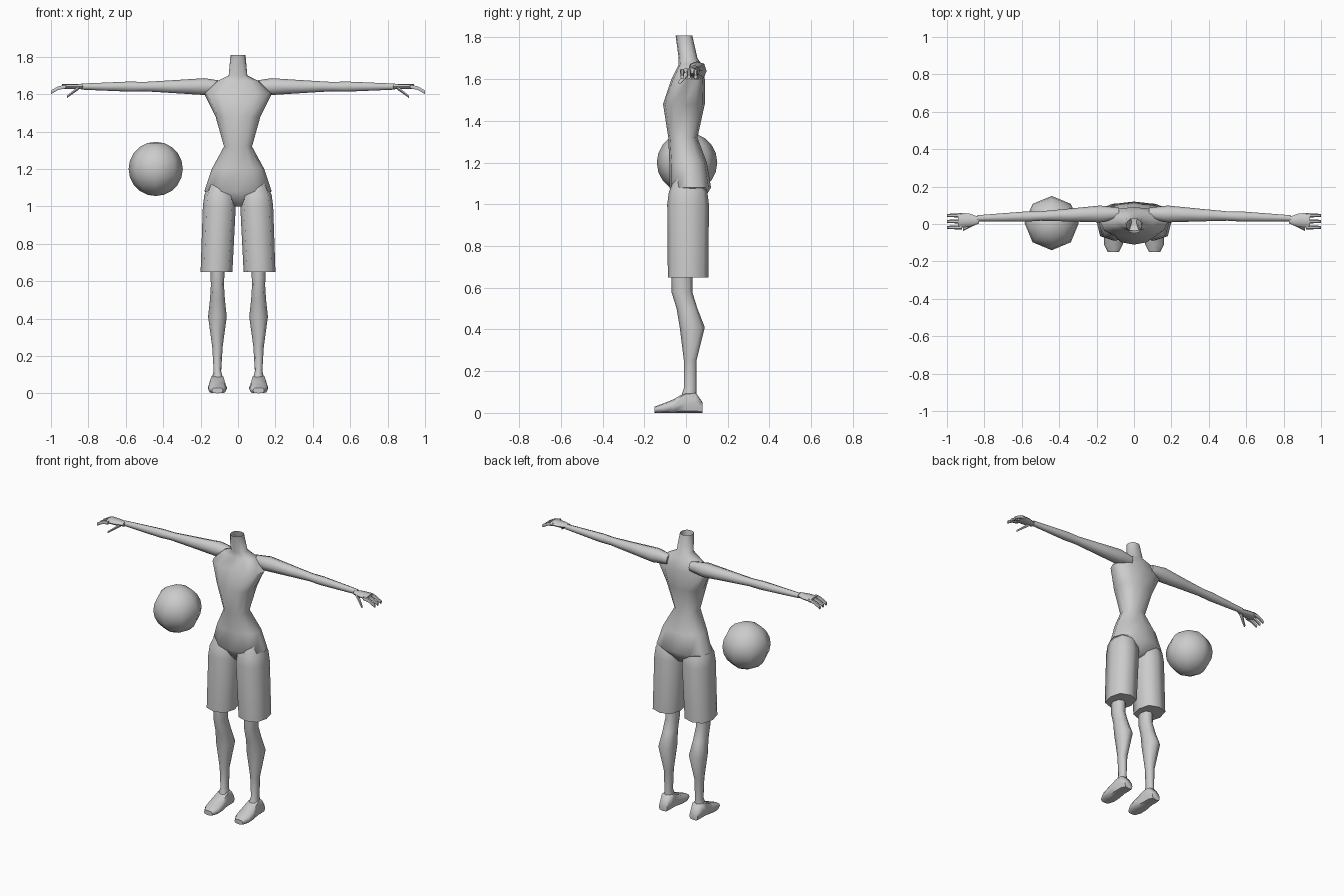
import bpy
import bmesh
from math import cos, sin, tau, radians, copysign
from mathutils import Vector

default_cube = bpy.data.objects.get("Cube")
if default_cube:
    bpy.data.objects.remove(default_cube, do_unlink=True)

clay = bpy.data.materials.new("plain grey")
clay.use_nodes = True
grey = (.6, .6, .6, 1)
clay.diffuse_color = grey
clay.node_tree.nodes["Principled BSDF"].inputs["Base Color"].default_value = grey

# Directions spanning the cross-sections of parts that run along each axis
RIGHTWARD, BACKWARD, UPWARD = Vector((1, 0, 0)), Vector((0, 1, 0)), Vector((0, 0, 1))
ACROSS = {"along_x": (BACKWARD, UPWARD),
          "along_y": (RIGHTWARD, UPWARD),
          "along_z": (RIGHTWARD, BACKWARD)}

LEG_X = .11
ARM_Z = 1.64


def finish(name, bm, mirrored):
    """Turn a bmesh into a smooth-shaded object, optionally on both body sides."""
    bmesh.ops.recalc_face_normals(bm, faces=bm.faces)
    mesh = bpy.data.meshes.new(name)
    bm.to_mesh(mesh)
    bm.free()
    mesh.materials.append(clay)
    obj = bpy.data.objects.new(name, mesh)
    bpy.context.collection.objects.link(obj)
    if mirrored:
        obj.modifiers.new("both sides", 'MIRROR')
    bpy.ops.object.select_all(action='DESELECT')
    obj.select_set(True)
    bpy.context.view_layer.objects.active = obj
    bpy.ops.object.shade_smooth_by_angle(angle=radians(60))


def rounded(value, boxiness):
    """Push a sine or cosine outward so that an ellipse becomes boxier."""
    return copysign(abs(value) ** boxiness, value)


def loft(name, direction, rings, sides=8, boxiness=.85, mirrored=True, open_end=False):
    """Skin a row of rings, each given as a centre and two half sizes."""
    first_axis, second_axis = ACROSS[direction]
    angles = [tau * step / sides for step in range(sides)]
    bm = bmesh.new()
    loops = []
    for centre, half_first, half_second in rings:
        loops.append([
            bm.verts.new(Vector(centre)
                         + first_axis * half_first * rounded(cos(angle), boxiness)
                         + second_axis * half_second * rounded(sin(angle), boxiness))
            for angle in angles])
    for lower, upper in zip(loops, loops[1:]):
        for side in range(sides):
            after = (side + 1) % sides
            bm.faces.new((lower[side], lower[after], upper[after], upper[side]))
    bm.faces.new(loops[0])
    if not open_end:
        bm.faces.new(loops[-1])
    finish(name, bm, mirrored)


# Torso from crotch to open neck: height, half width, middle y, half depth
torso_profile = [
    (1, .02, .02, .05),
    (1.08, .18, .02, .1),
    (1.2, .14, .01, .09),
    (1.32, .075, -.015, .07),
    (1.48, .12, -.01, .1),
    (1.6, .18, .01, .08),
    (1.67, .11, .02, .055),
    (1.7, .05, .01, .045),
    (1.81, .04, -.01, .04),
]
loft("torso", "along_z",
     [((0, middle, height), width, depth) for height, width, middle, depth in torso_profile],
     sides=12, mirrored=False, open_end=True)

# Shorts legs, straight tubes that round off into the hips: height, middle x, half width
shorts_profile = [(.65, .115, .085), (1, .1, .088), (1.06, .1, .08), (1.13, .1, .05)]
loft("shorts_leg", "along_z",
     [((middle, .01, height), width, width + .012) for height, middle, width in shorts_profile],
     boxiness=.75)

# Lower legs with knee, calf and ankle: height, middle y, half width, half depth
leg_profile = [
    (.06, .01, .035, .04),
    (.12, .02, .02, .03),
    (.25, .02, .028, .03),
    (.41, .03, .05, .06),
    (.5, .005, .04, .05),
    (.58, -.02, .035, .05),
    (.7, -.02, .04, .05),
]
loft("lower_leg", "along_z",
     [((LEG_X, middle, height), width, depth) for height, middle, width, depth in leg_profile])

# Feet, flat on the ground: y from toe to heel, half width, height
foot_profile = [(-.15, .03, .03), (-.11, .05, .045), (-.06, .05, .065),
                (0, .04, .1), (.045, .04, .1), (.08, .03, .05)]
loft("foot", "along_y",
     [((LEG_X, y, height / 2), width, height / 2) for y, width, height in foot_profile],
     boxiness=.6)

# Arms, sweeping slightly forward towards the wrist: x, radius
arm_profile = [(.08, .03), (.18, .045), (.35, .034), (.5, .025), (.58, .027), (.7, .022), (.84, .016)]
loft("arm", "along_x",
     [((x, .06 - x * .035, ARM_Z), radius, radius) for x, radius in arm_profile])

# Palms, broadening from the wrist: x, half width
palm_profile = [(.83, .018), (.88, .036), (.94, .04)]
loft("palm", "along_x",
     [((x, .02, ARM_Z), width, .014) for x, width in palm_profile])

# Thumbs, pointing forward and down from the wrist
thumb_root = Vector((.85, .01, ARM_Z - .005))
thumb_tip = Vector((.915, -.03, ARM_Z - .055))
loft("thumb", "along_x",
     [(thumb_root.lerp(thumb_tip, part), .016 - part * .008, .012 - part * .005)
      for part in (0, .5, 1)], sides=6)

# Three fingers side by side, drooping more towards their tips
for finger in range(3):
    finger_y = -.018 + finger * .032
    loft(f"finger_{finger + 1}", "along_x",
         [((.92 + part * .08, finger_y, ARM_Z - part ** 2 * .03), .012 - part * .004, .011)
          for part in (0, .5, 1)], sides=6)

# Ball floating beside the right hip
ball = bmesh.new()
bmesh.ops.create_uvsphere(ball, u_segments=8, v_segments=10, radius=.145)
bmesh.ops.translate(ball, verts=ball.verts, vec=(-.44, .005, 1.2))
finish("ball", ball, mirrored=False)
